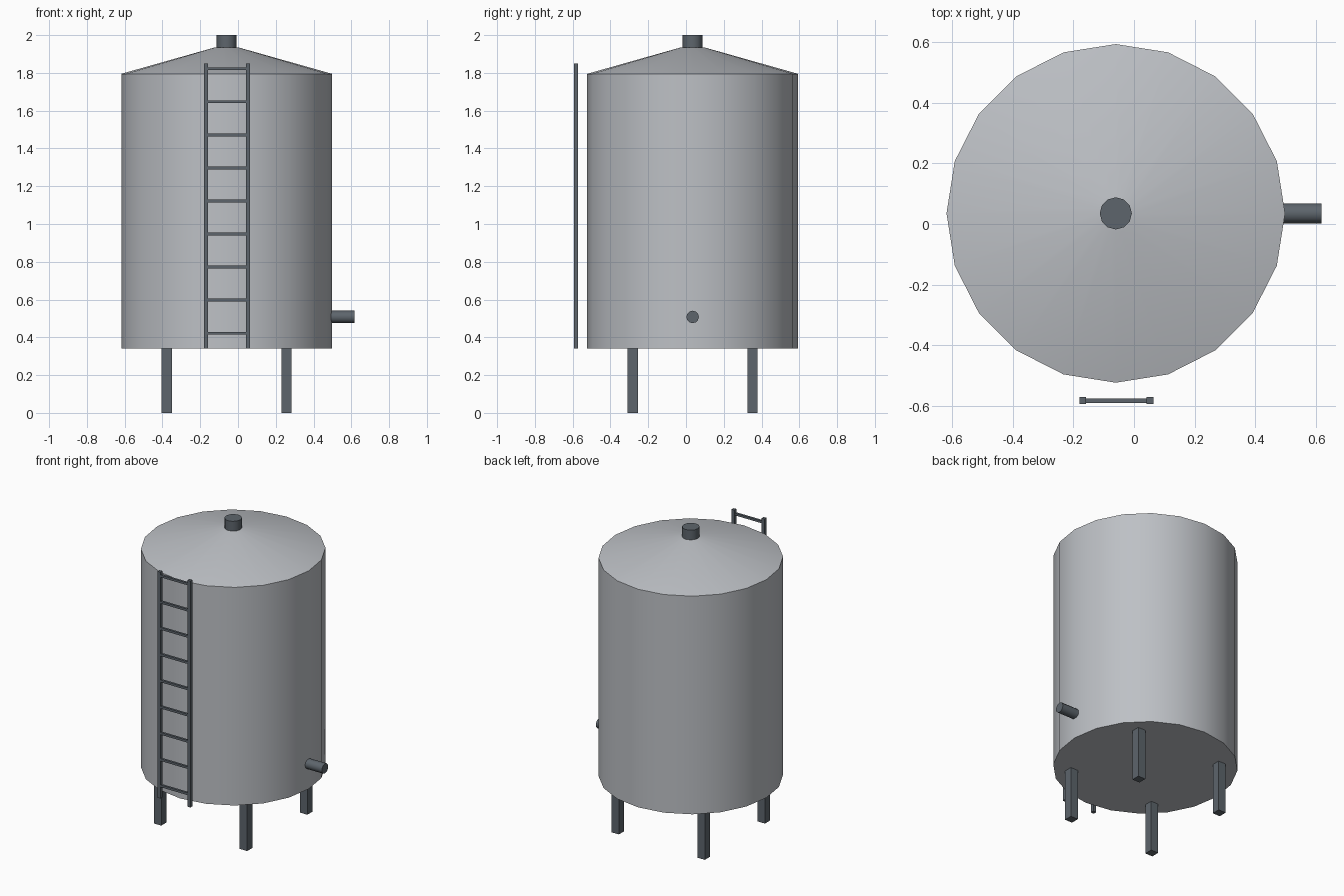
import bpy, math
from mathutils import Matrix

cube = bpy.data.objects.get("Cube")
if cube:
    bpy.data.objects.remove(cube, do_unlink=True)

CX, CY = -0.06, 0.035      # tank axis
RADIUS = 0.558
FLOOR, EAVE, PEAK, TOP = 0.34, 1.795, 1.935, 2.0


def material(name, rgb):
    mat = bpy.data.materials.new(name)
    mat.use_nodes = True
    color = (*rgb, 1)
    mat.diffuse_color = color
    mat.node_tree.nodes["Principled BSDF"].inputs["Base Color"].default_value = color
    return mat


light_steel = material("light_steel", (0.51, 0.53, 0.56))
dark_steel = material("dark_steel", (0.11, 0.13, 0.15))


def finish(name, mat, smooth=False):
    obj = bpy.context.object
    obj.name = name
    obj.data.materials.append(mat)
    if smooth:
        bpy.ops.object.shade_smooth_by_angle(angle=math.radians(35))
    return obj


def box(name, center, size, mat):
    bpy.ops.mesh.primitive_cube_add(size=1, location=center)
    obj = finish(name, mat)
    obj.data.transform(Matrix.Diagonal((*size, 1)))


def drum(name, sides, r_low, r_high, z_low, z_high, mat):
    # Upright round part on the tank axis, first corner towards +x
    bpy.ops.mesh.primitive_cone_add(
        vertices=sides, radius1=r_low, radius2=r_high, depth=z_high - z_low,
        location=(CX, CY, (z_low + z_high) / 2))
    finish(name, mat, True)


# Tank shell, conical roof and vent cap
drum("tank_body", 20, RADIUS, RADIUS, FLOOR, EAVE, light_steel)
drum("tank_roof", 20, RADIUS, 0.062, EAVE, PEAK, light_steel)
drum("vent_cap", 12, 0.053, 0.053, PEAK - 0.01, TOP, dark_steel)

# Outlet pipe on the left side
bpy.ops.mesh.primitive_cylinder_add(
    vertices=12, radius=0.033, depth=0.167,
    location=(0.534, CY, 0.508), rotation=(0, math.pi / 2, 0))
finish("outlet_pipe", dark_steel, True)

# Four square legs
for side, sx in (("left", 1), ("right", -1)):
    for end, sy in (("front", -1), ("back", 1)):
        box(f"{end}_{side}_leg", (CX + sx * 0.317, CY + sy * 0.317, FLOOR / 2),
            (0.055, 0.055, FLOOR), dark_steel)

# Ladder standing off the front
LADDER_X, LADDER_Y = -0.058, -0.582
for side, sx in (("left", 1), ("right", -1)):
    box(f"ladder_{side}_rail", (LADDER_X + sx * 0.111, LADDER_Y, (FLOOR + 1.85) / 2),
        (0.022, 0.022, 1.85 - FLOOR), dark_steel)
for i in range(9):
    box(f"ladder_rung_{i + 1}", (LADDER_X, LADDER_Y, 0.422 + i * 0.175),
        (0.222, 0.015, 0.015), dark_steel)
